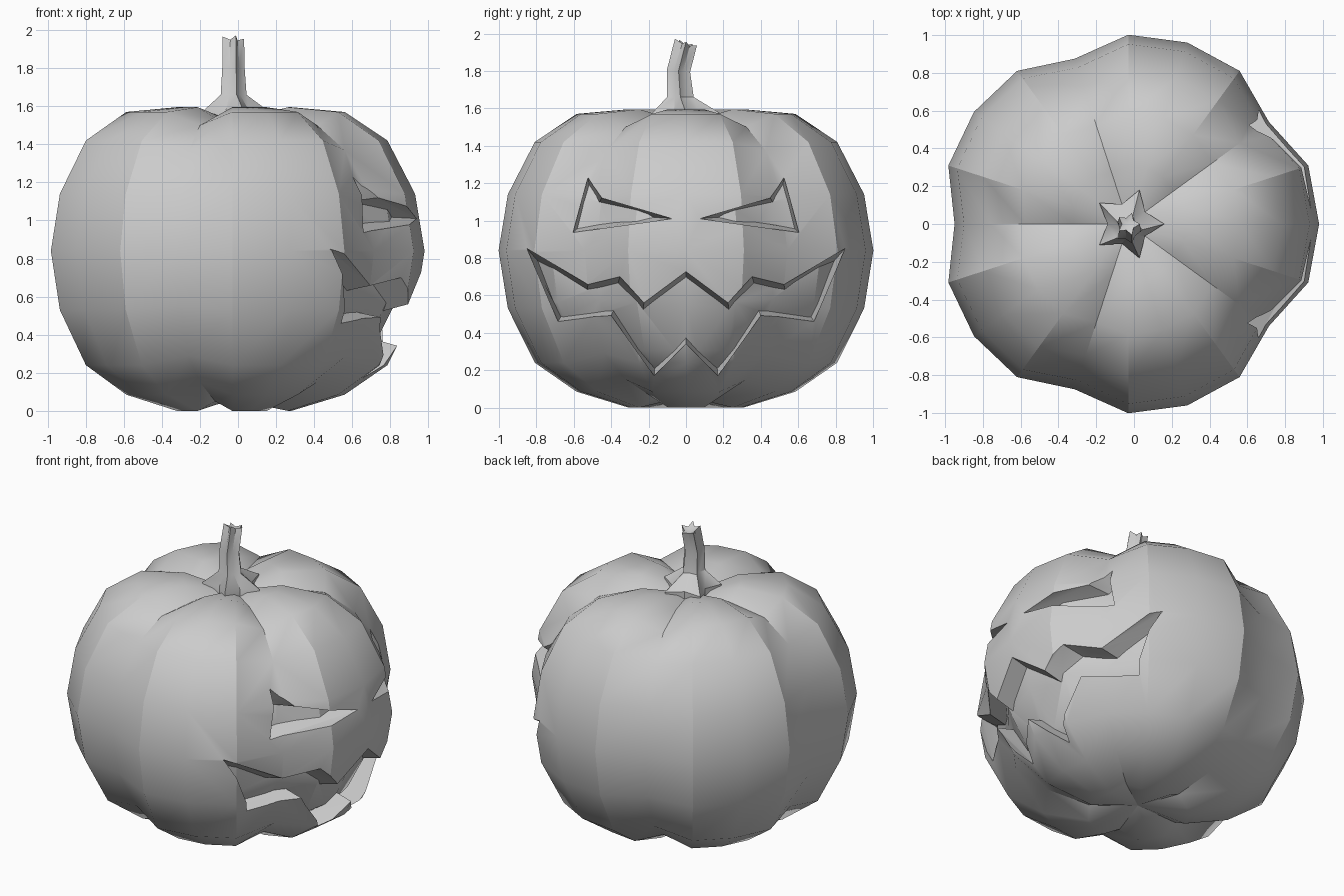
import bpy, bmesh, math
from mathutils import Vector
from mathutils.bvhtree import BVHTree

if "Cube" in bpy.data.objects:
    bpy.data.objects.remove(bpy.data.objects["Cube"])

CX, CZ = -0.03, 0.83      # body axis and mid height


def make_object(name, bm, hidden=False):
    bmesh.ops.recalc_face_normals(bm, faces=bm.faces[:])
    me = bpy.data.meshes.new(name)
    bm.to_mesh(me)
    bm.free()
    ob = bpy.data.objects.new(name, me)
    bpy.context.collection.objects.link(ob)
    ob.hide_render = hidden
    return ob


def bridge(bm, a, b):
    n = len(a)
    for i in range(n):
        bm.faces.new((a[i], a[(i + 1) % n], b[(i + 1) % n], b[i]))


def subtract(target, cutter):
    mod = target.modifiers.new("cut", 'BOOLEAN')
    mod.operation, mod.solver, mod.object = 'DIFFERENCE', 'EXACT', cutter
    bpy.context.view_layer.objects.active = target
    bpy.ops.object.modifier_apply(modifier=mod.name)


def smooth(ob, angle):
    ob.data.shade_smooth()
    ob.data.set_sharp_from_angle(angle=math.radians(angle))


# Five-lobed body: 20 segments, each ring = lobe radius, lobe z, groove radius, groove z
RINGS = [(0.31, 0.0, 0.29, 0.05), (0.59, 0.085, 0.55, 0.15), (0.815, 0.24, 0.74, 0.29),
         (0.96, 0.53, 0.88, 0.55), (1.01, 0.84, 0.92, 0.84), (0.96, 1.14, 0.87, 1.13),
         (0.815, 1.42, 0.73, 1.37), (0.59, 1.57, 0.55, 1.50), (0.31, 1.595, 0.29, 1.535)]


def body_bmesh(scale=1.0):
    bm = bmesh.new()
    loops = []
    for lr, lz, gr, gz in RINGS:
        loop = []
        for i in range(20):
            a = math.radians(18 * i)
            r, z = (gr, gz) if i % 4 == 2 else (lr, lz)
            if i % 2:
                r *= 0.992
            loop.append(bm.verts.new((CX + scale * r * math.cos(a), scale * r * math.sin(a),
                                      CZ + scale * (z - CZ))))
        loops.append(loop)
    for a, b in zip(loops, loops[1:]):
        bridge(bm, a, b)
    for loop, z in ((loops[0], 0.06), (loops[-1], 1.52)):
        pole = bm.verts.new((CX, 0, CZ + scale * (z - CZ)))
        for i in range(20):
            bm.faces.new((loop[i], loop[(i + 1) % 20], pole))
    bmesh.ops.recalc_face_normals(bm, faces=bm.faces[:])
    return bm


bm = body_bmesh()
surface = BVHTree.FromBMesh(bm)
body = make_object("pumpkin_body", bm)
core = make_object("core_helper", body_bmesh(0.89), True)


def inset(pts, d):
    """Mitred inward offset of a closed outline."""
    n = len(pts)
    area = sum(pts[i].cross(pts[(i + 1) % n]) for i in range(n))
    s = 1 if area > 0 else -1
    out = []
    for i in range(n):
        e1 = (pts[i] - pts[i - 1]).normalized()
        e2 = (pts[(i + 1) % n] - pts[i]).normalized()
        n1, n2 = Vector((-e1.y, e1.x)) * s, Vector((-e2.y, e2.x)) * s
        out.append(pts[i] + (n1 + n2) * d / (1 + n1.dot(n2)))
    return out


def carve(name, outline, depth, taper):
    """Sink a tapered outline (y, z) into the +x side, with a floor that follows the body."""
    pts = [Vector(p) for p in outline]
    xs = [surface.ray_cast(Vector((2, p.x, p.y)), Vector((-1, 0, 0)))[0].x for p in pts]
    bm = bmesh.new()
    front = [bm.verts.new((1.3, p.x, p.y)) for p in pts]
    mid = [bm.verts.new((x, p.x, p.y)) for p, x in zip(pts, xs)]
    back = [bm.verts.new((x - depth, p.x, p.y)) for p, x in zip(inset(pts, taper), xs)]
    bridge(bm, front, mid)
    bridge(bm, mid, back)
    caps = [bm.faces.new(front), bm.faces.new(back)]
    bmesh.ops.triangulate(bm, faces=caps)
    cutter = make_object(name, bm, True)
    subtract(cutter, core)
    subtract(body, cutter)
    bpy.data.objects.remove(cutter)


# Carved face
EYE = [(0.075, 1.01), (0.45, 1.12), (0.524, 1.23), (0.604, 0.936)]
UPPER = [(0.225, 0.56), (0.353, 0.70), (0.524, 0.658), (0.85, 0.85)]
LOWER = [(0.684, 0.46), (0.40, 0.492), (0.17, 0.17)]
half = UPPER + LOWER
mouth = [(0, 0.727)] + half + [(0, 0.342)] + [(-y, z) for y, z in reversed(half)]
carve("mouth_cutter", mouth, 0.30, 0.06)
for side in (1, -1):
    carve("eye_cutter", [(side * y, z) for y, z in EYE], 0.22, 0.035)
bpy.data.objects.remove(core)
smooth(body, 30)

# Star-section stem: y offset, z, point radius, inner radius, tilt
bm = bmesh.new()
loops = []
for cy, z, ro, ri, tilt in [(0, 1.50, 0.19, 0.11, 0), (0, 1.575, 0.19, 0.11, 0),
                            (-0.03, 1.66, 0.075, 0.05, 0), (-0.04, 1.80, 0.065, 0.042, -0.1),
                            (0, 1.955, 0.062, 0.034, -0.3)]:
    loop = []
    for i in range(10):
        a = math.radians(36 * i)
        r = ri if i % 2 else ro
        dip = 0.015 if i % 2 and z > 1.9 else 0
        y = r * math.sin(a)
        loop.append(bm.verts.new((CX + r * math.cos(a), cy + y, z + tilt * y - dip)))
    loops.append(loop)
for a, b in zip(loops, loops[1:]):
    bridge(bm, a, b)
bm.faces.new(loops[0])
tip = bm.verts.new((CX, 0, 1.925))
for i in range(10):
    bm.faces.new((loops[-1][i], loops[-1][(i + 1) % 10], tip))
stem = make_object("stem", bm)
smooth(stem, 35)
